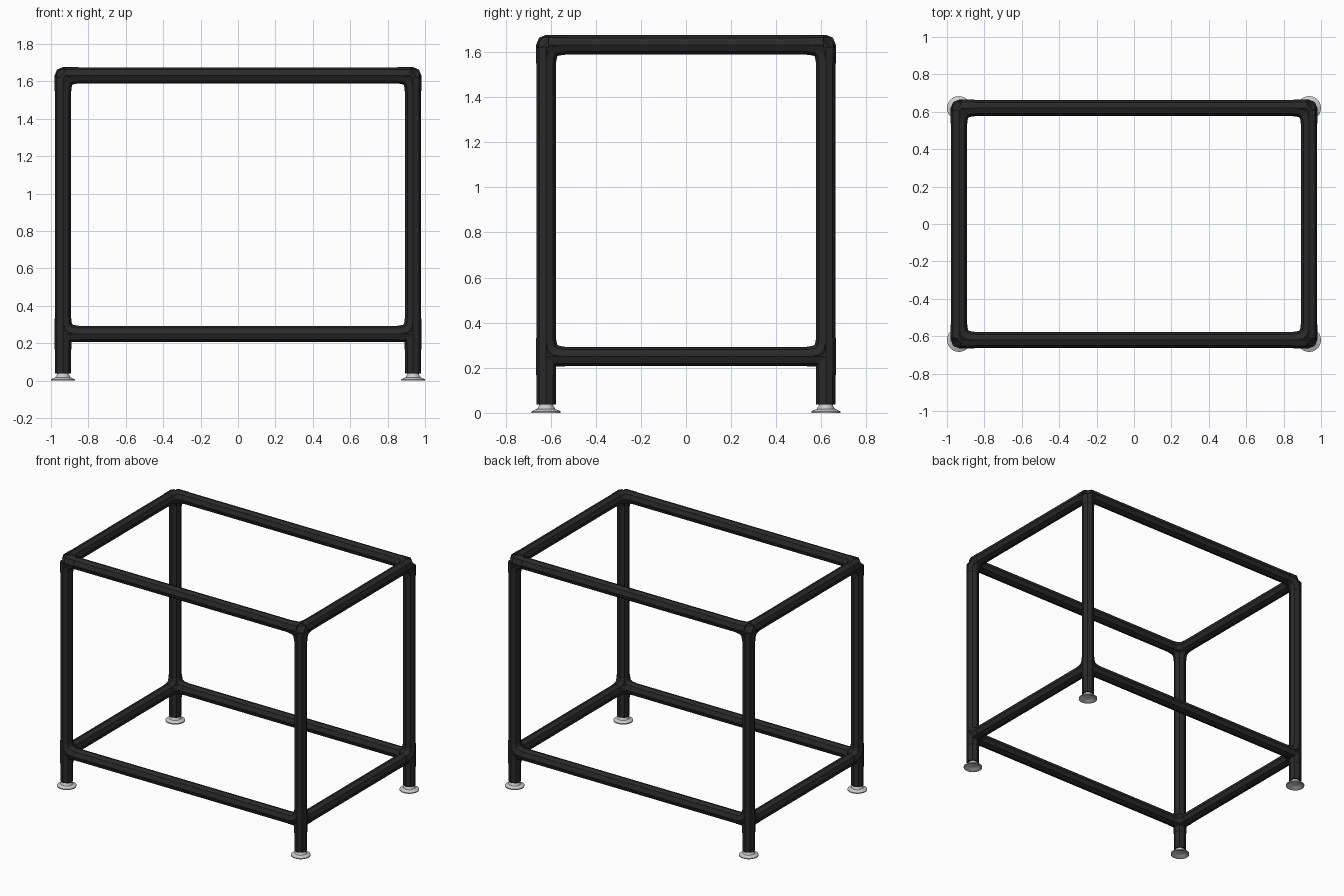
import bpy, bmesh, math
from mathutils import Vector

cube = bpy.data.objects.get("Cube")
if cube:
    bpy.data.objects.remove(cube, do_unlink=True)

# Main dimensions
LX, LY = 0.936, 0.62          # leg centres
LOW, TOP = 0.25, 1.632        # heights of the two rails
PIPE, JOINT = 0.043, 0.0445   # radii
REACH, BEND = 0.083, 0.07     # fitting length and bend start
SIDES = 8


def material(name, rgb, rough):
    m = bpy.data.materials.new(name)
    m.use_nodes = True
    m.diffuse_color = (*rgb, 1)
    b = m.node_tree.nodes["Principled BSDF"]
    b.inputs["Base Color"].default_value = (*rgb, 1)
    b.inputs["Roughness"].default_value = rough
    return m


BLACK = material("matte black", (0.022, 0.022, 0.022), 0.6)
GREY = material("light grey", (0.6, 0.6, 0.6), 0.5)


def finish(bm, name, mat):
    bmesh.ops.recalc_face_normals(bm, faces=bm.faces)
    me = bpy.data.meshes.new(name)
    bm.to_mesh(me)
    bm.free()
    me.materials.append(mat)
    ob = bpy.data.objects.new(name, me)
    bpy.context.collection.objects.link(ob)
    return ob


def tube(bm, path, radius, normal):
    """Sweep a polygon along a path lying in the plane with this normal."""
    path = [Vector(p) for p in path]
    n = Vector(normal)
    rings = []
    for i, p in enumerate(path):
        a = (p - path[i - 1]).normalized() if i else None
        b = (path[i + 1] - p).normalized() if i + 1 < len(path) else a
        a = a or b
        t = (a + b).normalized()
        side = t.cross(n) / t.dot(a)
        ring = []
        for k in range(SIDES):
            ang = math.tau * k / SIDES
            ring.append(bm.verts.new(p + radius * (n * math.cos(ang) + side * math.sin(ang))))
        rings.append(ring)
    for r, s in zip(rings, rings[1:]):
        for k in range(SIDES):
            j = (k + 1) % SIDES
            bm.faces.new((r[k], r[j], s[j], s[k]))
    bm.faces.new(rings[0])
    bm.faces.new(rings[-1])


def pipe(name, a, b, normal):
    bm = bmesh.new()
    tube(bm, [a, b], PIPE, normal)
    finish(bm, name, BLACK)


def elbow(bm, c, u, v):
    """Rounded bend joining arm u to arm v around the corner c."""
    pts = [c + u * REACH]
    for i in range(4):
        t = i / 3
        pts.append(c + u * BEND * (1 - t) ** 2 + v * BEND * t ** 2)
    pts.append(c + v * REACH)
    tube(bm, pts, JOINT, u.cross(v))


def fitting(name, c, sx, sy, through):
    """Three-way corner; a through fitting also carries on down the leg."""
    c = Vector(c)
    x, y, z = Vector((-sx, 0, 0)), Vector((0, -sy, 0)), Vector((0, 0, 1))
    bm = bmesh.new()
    if through:
        tube(bm, [c - z * REACH, c + z * REACH], JOINT, (1, 0, 0))
        for arm in (x, y):
            tube(bm, [c, c + arm * REACH], JOINT, z)
            elbow(bm, c, arm, z)
    else:
        for arm, n in ((x, z), (y, z), (-z, x)):
            tube(bm, [c + arm * 0.01, c + arm * REACH], JOINT, n)
        elbow(bm, c, x, -z)
        elbow(bm, c, y, -z)
    elbow(bm, c, x, y)
    finish(bm, name, BLACK)


def foot(name, x, y):
    """Flared levelling foot, hollow underneath."""
    profile = [(0, 0.05), (0.03, 0.05), (0.031, 0.034), (0.04, 0.018), (0.064, 0.007),
               (0.064, 0), (0.056, 0), (0.04, 0.011), (0.022, 0.016), (0, 0.016)]
    bm = bmesh.new()
    vs = [bm.verts.new((x + r, y, z)) for r, z in profile]
    es = [bm.edges.new(p) for p in zip(vs, vs[1:])]
    bmesh.ops.spin(bm, geom=vs + es, cent=(x, y, 0), axis=(0, 0, 1),
                   angle=math.tau, steps=24, use_duplicate=False)
    bmesh.ops.remove_doubles(bm, verts=bm.verts, dist=0.0001)
    ob = finish(bm, name, GREY)
    bpy.ops.object.select_all(action="DESELECT")
    ob.select_set(True)
    bpy.context.view_layer.objects.active = ob
    bpy.ops.object.shade_smooth_by_angle(angle=math.radians(35))


# Legs, corner fittings and feet
for sx, xn in ((1, "left"), (-1, "right")):
    for sy, yn in ((-1, "front"), (1, "back")):
        x, y, tag = sx * LX, sy * LY, f"{yn}_{xn}"
        pipe(f"{tag}_leg", (x, y, 0.038), (x, y, TOP - 0.05), (1, 0, 0))
        fitting(f"{tag}_lower_fitting", (x, y, LOW), sx, sy, True)
        fitting(f"{tag}_upper_fitting", (x, y, TOP), sx, sy, False)
        foot(f"{tag}_foot", x, y)

# Horizontal rails
for z, zn in ((LOW, "lower"), (TOP, "upper")):
    ex, ey = LX - 0.05, LY - 0.05
    for s, yn, xn in ((-1, "front", "right"), (1, "back", "left")):
        pipe(f"{zn}_{yn}_rail", (-ex, s * LY, z), (ex, s * LY, z), (0, 0, 1))
        pipe(f"{zn}_{xn}_rail", (s * LX, -ey, z), (s * LX, ey, z), (0, 0, 1))
